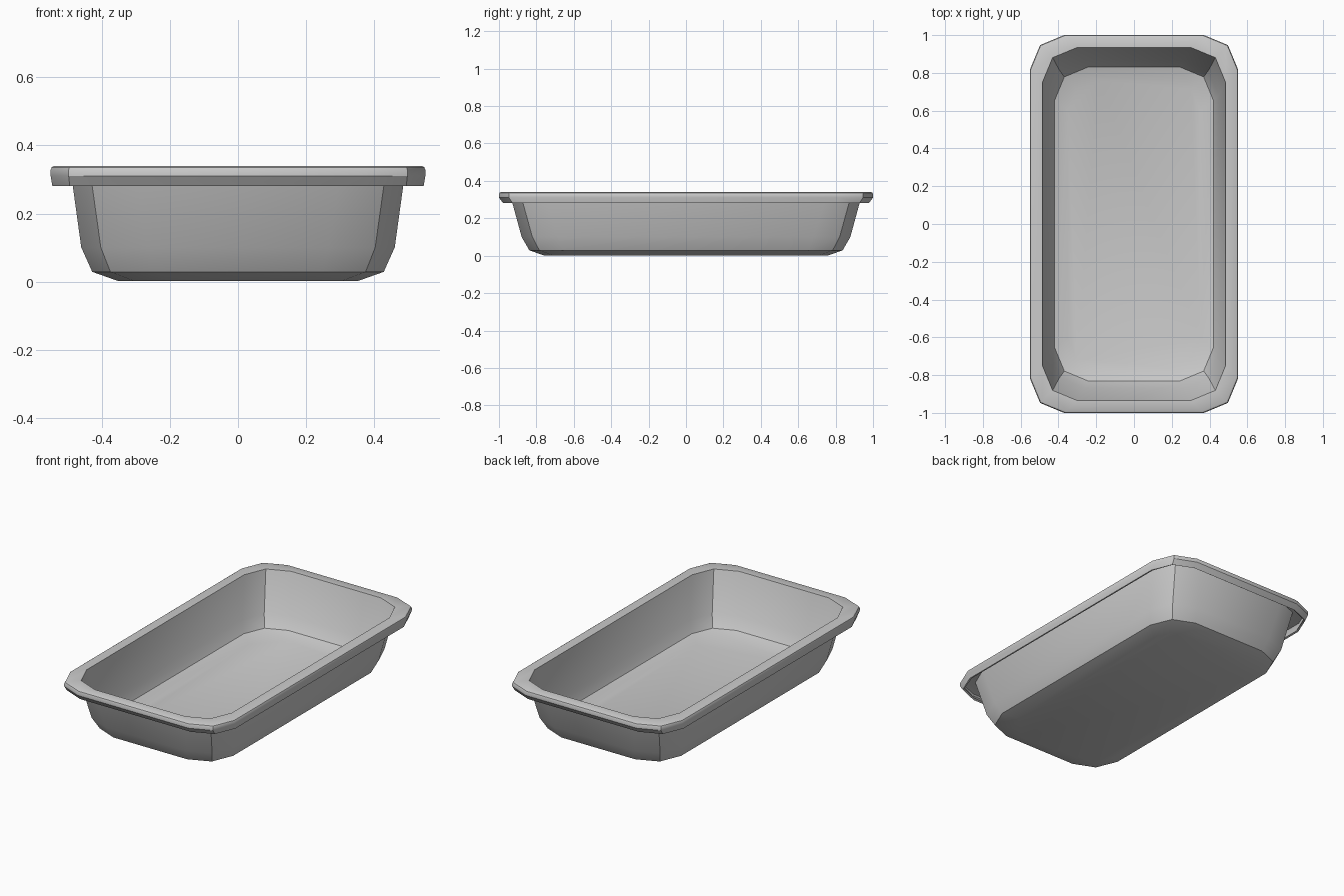
import bpy, bmesh, math

if "Cube" in bpy.data.objects:
    bpy.data.objects.remove(bpy.data.objects["Cube"])


def ring(bm, hx, hy, r, z):
    """Rounded rectangle with two segments per corner."""
    verts = []
    corners = [(1, 1, 0), (-1, 1, 90), (-1, -1, 180), (1, -1, 270)]
    for sx, sy, start in corners:
        for k in range(3):
            a = math.radians(start + 45 * k)
            verts.append(bm.verts.new((sx * (hx - r) + r * math.cos(a),
                                       sy * (hy - r) + r * math.sin(a), z)))
    return verts


# Inner surface from the floor, up the wall, over the rim and down the lip
SECTIONS = [
    (0.350, 0.760, 0.16, 0.014),
    (0.420, 0.830, 0.175, 0.038),
    (0.449, 0.868, 0.185, 0.105),
    (0.485, 0.935, 0.185, 0.340),
    (0.540, 0.990, 0.18, 0.340),
    (0.547, 0.997, 0.18, 0.336),
    (0.550, 1.000, 0.18, 0.328),
    (0.550, 1.000, 0.18, 0.311),
    (0.545, 0.978, 0.175, 0.281),
]

bm = bmesh.new()
rings = [ring(bm, *s) for s in SECTIONS]
bm.faces.new(rings[0])
for a, b in zip(rings, rings[1:]):
    n = len(a)
    for i in range(n):
        j = (i + 1) % n
        bm.faces.new((a[i], b[i], b[j], a[j]))

mesh = bpy.data.meshes.new("baking_tray")
bm.to_mesh(mesh)
bm.free()
tray = bpy.data.objects.new("baking_tray", mesh)
bpy.context.collection.objects.link(tray)

# Thin shell thickness
bpy.context.view_layer.objects.active = tray
tray.select_set(True)
solid = tray.modifiers.new("thickness", 'SOLIDIFY')
solid.thickness = 0.012
solid.offset = -1
bpy.ops.object.modifier_apply(modifier=solid.name)
bpy.ops.object.shade_smooth_by_angle(angle=math.radians(30))
